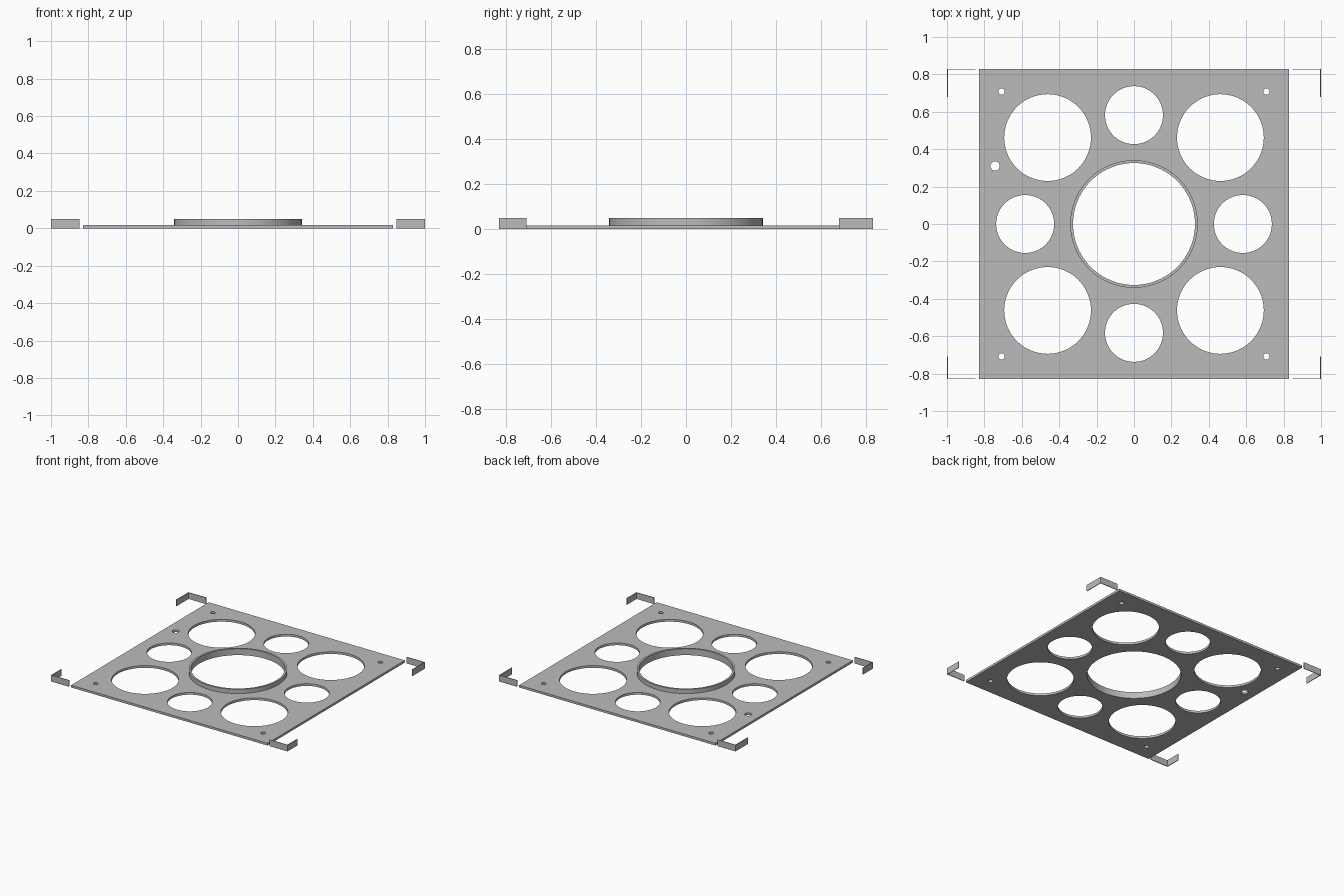
import bpy
from math import cos, sin, tau

PLATE, THICK, TOP = 0.83, 0.017, 0.049
RING_OUT, RING_IN = 0.341, 0.326

cube = bpy.data.objects.get("Cube")
if cube:
    bpy.data.objects.remove(cube, do_unlink=True)

grey = bpy.data.materials.new("light grey")
grey.use_nodes = True
grey.diffuse_color = (0.5, 0.5, 0.5, 1)
grey.node_tree.nodes["Principled BSDF"].inputs["Base Color"].default_value = grey.diffuse_color


def circle(x, y, r, n=72):
    return [(x + r * cos(tau * i / n), y + r * sin(tau * i / n)) for i in range(n)]


def slab(name, loops, z0, z1):
    """Solid between two heights, bounded by an outline and any hole loops."""
    curve = bpy.data.curves.new(name + "_outline", "CURVE")
    curve.dimensions, curve.fill_mode = "2D", "BOTH"
    curve.extrude = (z1 - z0) / 2
    for loop in loops:
        spline = curve.splines.new("POLY")
        spline.points.add(len(loop) - 1)
        for point, (x, y) in zip(spline.points, loop):
            point.co = (x, y, 0, 1)
        spline.use_cyclic_u = True
    obj = bpy.data.objects.new(name, curve)
    bpy.context.collection.objects.link(obj)
    obj.location.z = (z0 + z1) / 2
    bpy.ops.object.select_all(action="DESELECT")
    obj.select_set(True)
    bpy.context.view_layer.objects.active = obj
    bpy.ops.object.convert(target="MESH")
    obj = bpy.context.object
    # weld caps to walls and keep the rims sharp
    bpy.ops.object.mode_set(mode="EDIT")
    bpy.ops.mesh.select_all(action="SELECT")
    bpy.ops.mesh.remove_doubles(threshold=0.0002)
    bpy.ops.mesh.normals_make_consistent(inside=False)
    bpy.ops.object.mode_set(mode="OBJECT")
    bpy.ops.object.shade_smooth_by_angle()
    obj.name = name
    obj.data.materials.clear()
    obj.data.materials.append(grey)
    return obj


# Square plate with all its holes
corners = [(1, 1), (-1, 1), (-1, -1), (1, -1)]
loops = [[(sx * PLATE, sy * PLATE) for sx, sy in corners], circle(0, 0, RING_IN, 96)]
for sx, sy in corners:
    loops.append(circle(sx * 0.462, sy * 0.462, 0.232))       # large corner holes
    loops.append(circle(sx * 0.708, sy * 0.708, 0.017, 32))   # screw holes
for dx, dy in [(1, 0), (-1, 0), (0, 1), (0, -1)]:
    loops.append(circle(dx * 0.582, dy * 0.582, 0.155))       # medium side holes
loops.append(circle(-0.743, 0.31, 0.025, 32))                 # cable hole
slab("base_plate", loops, 0, THICK)

# Raised collar around the central opening
slab("center_collar", [circle(0, 0, RING_OUT, 96), circle(0, 0, RING_IN, 96)], THICK, TOP)

# Thin L-shaped corner brackets, front pair slightly shorter
t = 0.005
for sx, sy in corners:
    leg = 0.68 if sy > 0 else 0.708
    shape = [(1, PLATE), (1, leg), (1 - t, leg), (1 - t, PLATE - t),
             (0.848, PLATE - t), (0.848, PLATE)]
    name = ("back" if sy > 0 else "front") + ("_left" if sx > 0 else "_right") + "_bracket"
    slab(name, [[(sx * x, sy * y) for x, y in shape]], 0, TOP)
